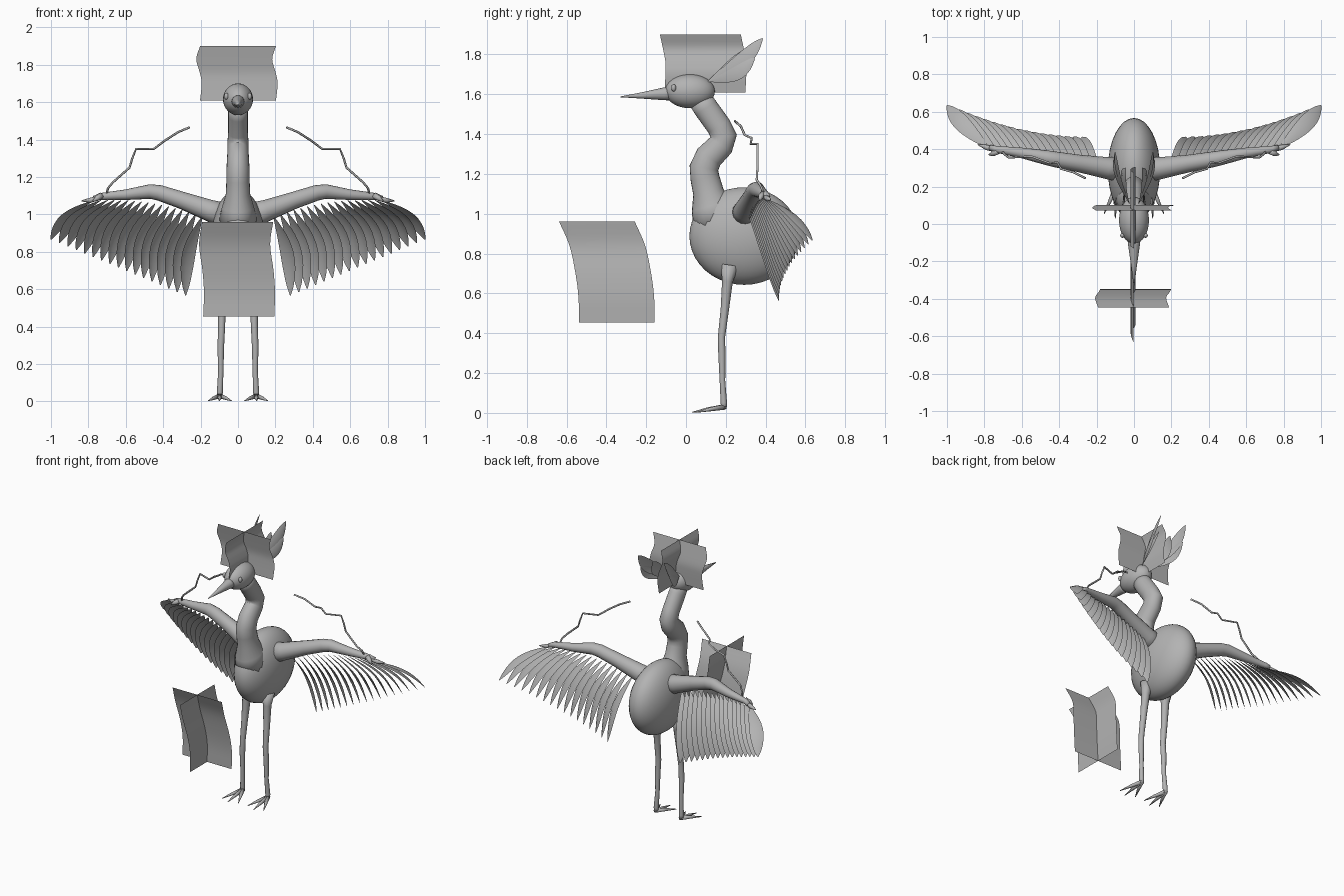
import bpy, bmesh, math
from mathutils import Vector

cube = bpy.data.objects.get("Cube")
if cube:
    bpy.data.objects.remove(cube, do_unlink=True)

grey = bpy.data.materials.new("plain_grey")
grey.use_nodes = True
COLOUR = (0.45, 0.45, 0.45, 1)
grey.diffuse_color = COLOUR
grey.node_tree.nodes["Principled BSDF"].inputs["Base Color"].default_value = COLOUR


def finish(name, bm, smooth=True):
    bmesh.ops.recalc_face_normals(bm, faces=bm.faces)
    mesh = bpy.data.meshes.new(name)
    bm.to_mesh(mesh)
    bm.free()
    for p in mesh.polygons:
        p.use_smooth = smooth
    mesh.materials.append(grey)
    obj = bpy.data.objects.new(name, mesh)
    bpy.context.collection.objects.link(obj)
    return obj


def ellipsoid(name, centre, radii):
    bm = bmesh.new()
    bmesh.ops.create_uvsphere(bm, u_segments=32, v_segments=20, radius=1)
    for v in bm.verts:
        v.co = Vector(c + a * r for c, a, r in zip(centre, v.co, radii))
    return finish(name, bm)


def tube(name, points, ref, sides=16, flat=1.0):
    """Sweep a ring along (x, y, z, radius) points."""
    bm = bmesh.new()
    path = [Vector(p[:3]) for p in points]
    rings = []
    for i, p in enumerate(path):
        t = (path[min(i + 1, len(path) - 1)] - path[max(i - 1, 0)]).normalized()
        u = t.cross(Vector(ref)).normalized()
        w = u.cross(t)
        r = points[i][3]
        ring = []
        for k in range(sides):
            a = math.tau * k / sides
            ring.append(bm.verts.new(p + u * r * math.cos(a) + w * r * flat * math.sin(a)))
        rings.append(ring)
    for a, b in zip(rings, rings[1:]):
        for k in range(sides):
            j = (k + 1) % sides
            bm.faces.new((a[k], a[j], b[j], b[k]))
    bm.faces.new(rings[0])
    bm.faces.new(rings[-1])
    return finish(name, bm)


def leaf(bm, root, tip, side, half, bow, sx):
    """Pointed feather blade with a slightly raised spine."""
    root, tip, side, bow = map(Vector, (root, tip, side, bow))
    d = (tip - root).normalized()
    side = (side - d * side.dot(d)).normalized()
    up = side.cross(d)
    rows, n = [], 10
    for i in range(n + 1):
        t = i / n
        wave = math.sin(math.pi * t)
        w = half * max(0.02, math.sin(math.pi * t ** 1.2)) ** 0.7
        c = root.lerp(tip, t) + bow * wave
        row = [c - side * w, c + up * w * 0.25, c + side * w]
        rows.append([bm.verts.new((sx * q.x, q.y, q.z)) for q in row])
    for a, b in zip(rows, rows[1:]):
        for k in range(2):
            bm.faces.new((a[k], a[k + 1], b[k + 1], b[k]))


def mirrored(points, sx):
    return [(sx * p[0], *p[1:]) for p in points]


def lerp(a, b, f):
    return a + (b - a) * f


# Body, neck and head
ellipsoid("body", (0, 0.292, 0.888), (0.14, 0.275, 0.245))
neck = [(0.16, 0.95, 0.13), (0.125, 1.04, 0.1), (0.112, 1.11, 0.077), (0.095, 1.18, 0.073),
        (0.09, 1.23, 0.073), (0.115, 1.285, 0.07), (0.175, 1.345, 0.066), (0.19, 1.39, 0.066),
        (0.165, 1.44, 0.062), (0.1, 1.53, 0.062), (0.06, 1.59, 0.06)]
tube("neck", [(0, *p) for p in neck], (1, 0, 0), 24, 0.85)
ellipsoid("head", (0, 0.02, 1.615), (0.08, 0.125, 0.085))
tube("beak", [(0, -0.07, 1.605, 0.036), (0, -0.11, 1.602, 0.032),
              (0, -0.22, 1.594, 0.016), (0, -0.33, 1.587, 0.002)], (0, 0, 1))

# Limb paths, given for the left side
arm = [(0.06, 0.29, 0.99, 0.07), (0.15, 0.3, 1.02, 0.058), (0.3, 0.325, 1.075, 0.046),
       (0.42, 0.345, 1.115, 0.042), (0.47, 0.355, 1.122, 0.039), (0.6, 0.38, 1.105, 0.028),
       (0.74, 0.4, 1.095, 0.018), (0.77, 0.41, 1.085, 0.014)]
hand = [(0.74, 0.395, 1.09, 0.012), (0.79, 0.41, 1.075, 0.014), (0.835, 0.425, 1.072, 0.003)]
thumb = [(0.73, 0.39, 1.1, 0.018), (0.755, 0.375, 1.085, 0.014), (0.775, 0.37, 1.07, 0.004)]
streamer = [(0.26, 0.245, 1.465), (0.32, 0.275, 1.44), (0.39, 0.295, 1.395), (0.41, 0.33, 1.38),
            (0.45, 0.325, 1.35), (0.545, 0.36, 1.35), (0.565, 0.36, 1.30), (0.58, 0.36, 1.25),
            (0.67, 0.355, 1.17), (0.695, 0.375, 1.14), (0.705, 0.39, 1.1)]
leg = [(0.075, 0.22, 0.74, 0.045), (0.08, 0.208, 0.66, 0.027), (0.085, 0.195, 0.52, 0.021),
       (0.088, 0.178, 0.38, 0.018), (0.092, 0.18, 0.3, 0.018), (0.092, 0.183, 0.16, 0.014),
       (0.097, 0.19, 0.05, 0.016), (0.097, 0.19, 0.02, 0.014)]

for side_name, sx in (("left", 1), ("right", -1)):
    ellipsoid(side_name + "_eye", (sx * 0.062, -0.062, 1.632), (0.012, 0.012, 0.018))
    tube(side_name + "_wing_arm", mirrored(arm, sx), (0, 0, 1))
    tube(side_name + "_wing_hand", mirrored(hand, sx), (0, 0, 1), 8)
    tube(side_name + "_wing_thumb", mirrored(thumb, sx), (0, 0, 1), 8)
    tube(side_name + "_streamer", [(*p, 0.006) for p in mirrored(streamer, sx)], (0, 1, 0), 6)
    tube(side_name + "_leg", mirrored(leg, sx), (1, 0, 0), 12)

    # Toes
    for i, (x, y) in enumerate(((0.035, 0.055), (0.1, 0.03), (0.16, 0.055))):
        toe = [(0.097, 0.195, 0.03, 0.014), (lerp(0.097, x, 0.5), lerp(0.19, y, 0.5), 0.018, 0.01),
               (x, y, 0.003, 0.002)]
        tube(f"{side_name}_toe_{i + 1}", mirrored(toe, sx), (0, 0, 1), 8)

    # Flight feathers hanging from the arm
    bm = bmesh.new()
    count = 17
    for i in range(count):
        f = i / (count - 1)
        root = (lerp(0.19, 0.77, f), lerp(0.315, 0.4, f),
                lerp(0.99, 1.075, f) + 0.03 * math.sin(math.pi * f))
        tip = (lerp(0.28, 1.0, f), 0.465 + 0.17 * f * f, lerp(0.565, 0.865, f))
        leaf(bm, root, tip, (0.8, -0.55, 0), 0.044, (0.025, 0.01, 0.025), sx)
    finish(side_name + "_flight_feathers", bm)

    # Crest feathers
    bm = bmesh.new()
    for tip in ((0.045, 0.3, 1.82), (0.1, 0.385, 1.88), (0.11, 0.345, 1.78)):
        leaf(bm, (0.025, 0.11, 1.665), tip, (0.35, 0.6, -0.7), 0.042, (0.02, 0.02, -0.015), sx)
    finish(side_name + "_crest", bm)


def crossed_cards(name, curve, half):
    """Two curved sheets crossing at right angles along one centre line."""
    # Subdivide the centre line with a smooth spline through its points
    pts = [Vector(p) for p in curve]
    pts = [pts[0] * 2 - pts[1]] + pts + [pts[-1] * 2 - pts[-2]]
    line = []
    for a, b, c, d in zip(pts, pts[1:], pts[2:], pts[3:]):
        for k in range(4):
            t = k / 4
            line.append(b + (c - a) * t / 2 + (a * 2 - b * 5 + c * 4 - d) * t * t / 2
                        + (b * 3 - a - c * 3 + d) * t ** 3 / 2)
    line.append(pts[-2])
    for label, axis in (("wide", Vector((half, 0, 0))), ("deep", Vector((0, half, 0)))):
        bm = bmesh.new()
        rows = [[bm.verts.new(p - axis), bm.verts.new(p + axis)] for p in line]
        for a, b in zip(rows, rows[1:]):
            bm.faces.new((a[0], a[1], b[1], b[0]))
        finish(f"{name}_{label}", bm)


# Floating crossed sheets above the head and in front of the body
crossed_cards("upper_card", [(0, 0.072, 1.9), (-0.02, 0.087, 1.83), (-0.002, 0.1, 1.76),
                             (0.009, 0.1, 1.7), (0, 0.095, 1.61)], 0.203)
crossed_cards("lower_card", [(-0.002, -0.447, 0.96), (-0.018, -0.395, 0.84), (0.0, -0.365, 0.7),
                             (0.008, -0.35, 0.58), (0.004, -0.347, 0.455)], 0.19)
